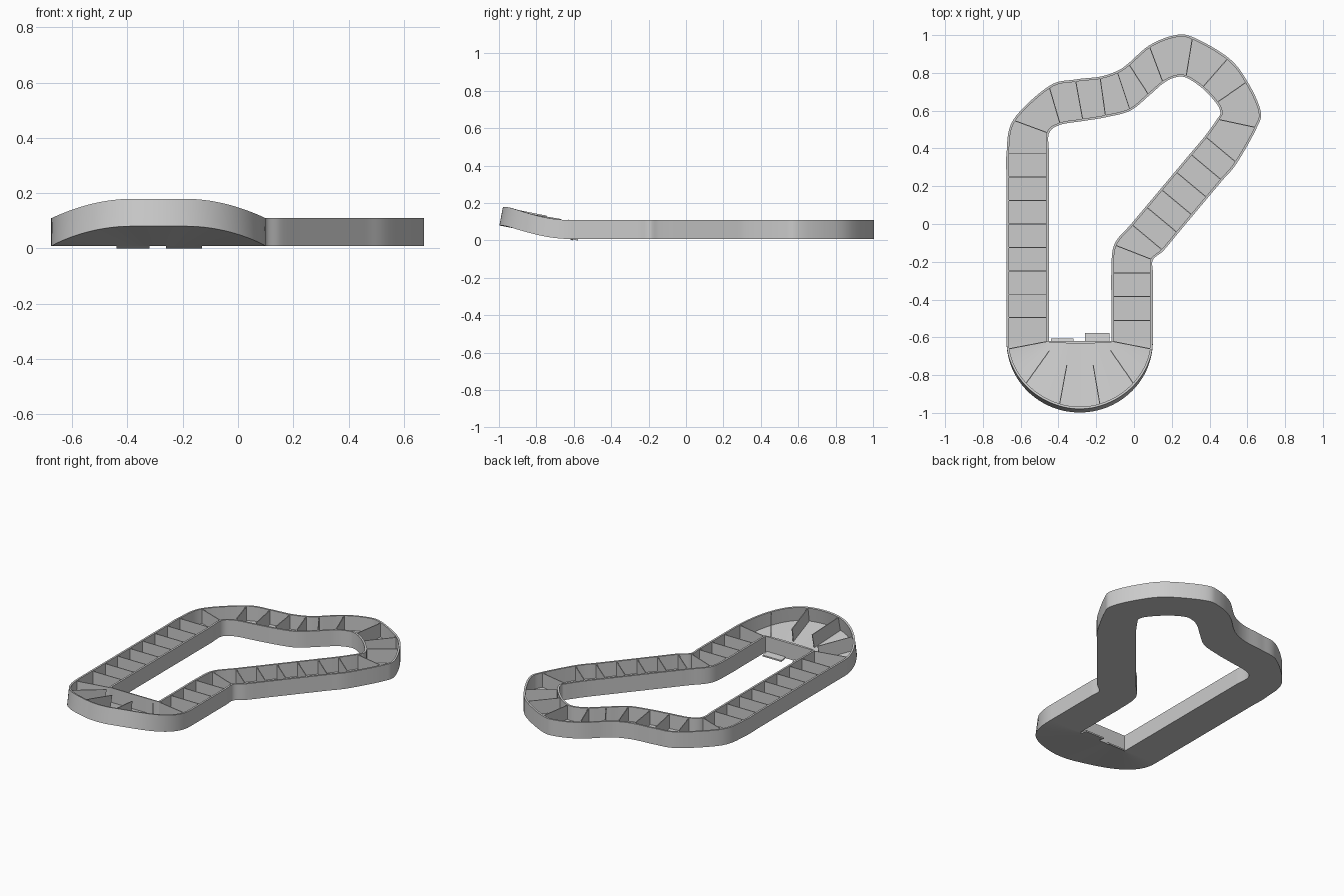
import bpy, bmesh, math
from mathutils import Vector

if "Cube" in bpy.data.objects:
    bpy.data.objects.remove(bpy.data.objects["Cube"], do_unlink=True)

BASE, HEIGHT, WALL, FLOOR, WIDTH, FIN = 0.008, 0.101, 0.012, 0.01, 0.225, 0.005
STEPS = 8

grey = bpy.data.materials.new("plain grey")
grey.use_nodes = True
grey.diffuse_color = (0.6, 0.6, 0.6, 1)
grey.node_tree.nodes["Principled BSDF"].inputs["Base Color"].default_value = (0.6, 0.6, 0.6, 1)


def make_object(name, bm):
    bmesh.ops.recalc_face_normals(bm, faces=bm.faces)
    mesh = bpy.data.meshes.new(name)
    bm.to_mesh(mesh)
    bm.free()
    mesh.materials.append(grey)
    obj = bpy.data.objects.new(name, mesh)
    bpy.context.collection.objects.link(obj)
    return obj


def station(ox, oy, ix, iy, bank=0):
    return Vector((ox, oy, BASE + bank)), Vector((ix, iy, BASE))


# Left straight, then the winding back part: outer edge and inner edge points
stations = [station(-0.675, -0.62 + 0.124 * k, -0.45, -0.62 + 0.124 * k) for k in range(9)]
winding = [
    (-0.64, 0.55, -0.45, 0.48), (-0.45, 0.73, -0.39, 0.525), (-0.31, 0.765, -0.27, 0.545),
    (-0.18, 0.78, -0.15, 0.565), (-0.09, 0.81, -0.02, 0.6), (-0.03, 0.85, 0.08, 0.68),
    (0.08, 0.945, 0.155, 0.745), (0.21, 0.998, 0.215, 0.775), (0.31, 0.99, 0.275, 0.775),
    (0.5, 0.88, 0.36, 0.72), (0.6, 0.755, 0.435, 0.64), (0.67, 0.6, 0.457, 0.59),
    (0.65, 0.51, 0.44, 0.555)]
plain = {len(stations) + 7, len(stations) + 11}   # stations without a divider
stations += [station(*w) for w in winding]

# Diagonal run and right straight
for k in range(6):
    ix, iy = 0.375 - 0.078 * k, 0.465 - 0.093 * k
    stations.append(station(ix + 0.17, iy - 0.142, ix, iy))
stations.append(station(0.1, -0.19, -0.105, -0.11))
stations += [station(0.1, y, -0.12, y) for y in (-0.26, -0.385, -0.51, -0.62)]


def spline(a, b, c, d, t):
    return 0.5 * (2 * b + (c - a) * t + (2 * a - 5 * b + 4 * c - d) * t ** 2
                  + (3 * b - a - 3 * c + d) * t ** 3)


def bend(angle):
    """Banked turn at the front, angle in degrees from the right end."""
    a = math.radians(angle)
    s = min(1, min(angle, 180 - angle) / 75)
    bank = 0.072 * s * s * (3 - 2 * s)
    return station(-0.2875 + 0.3875 * math.cos(a), -0.62 - 0.378 * math.sin(a),
                   -0.285 + 0.165 * math.cos(a), -0.62, bank)


# Closed ring of cross sections
ring = []
last = len(stations) - 1
for k in range(last):
    four = [stations[min(max(j, 0), last)] for j in (k - 1, k, k + 1, k + 2)]
    for n in range(STEPS):
        ring.append(tuple(spline(*(s[e] for s in four), n / STEPS) for e in (0, 1)))
ring.append(stations[last])
ring += [bend(4 * n) for n in range(1, 45)]


def frame(outer, inner):
    """Across direction, span and the tilted upright of a section."""
    across = outer - inner
    span = across.length
    across.normalize()
    flat = Vector((across.x, across.y, 0)).normalized()
    up = Vector((0, 0, 1)) * math.hypot(across.x, across.y) - flat * across.z
    return across, span, up


# Channel: floor with an outer and an inner wall, swept round the ring
bm = bmesh.new()
loops = []
for outer, inner in ring:
    across, span, up = frame(outer, inner)
    upright = Vector((0, 0, 1))
    section = [inner, outer, outer + up * HEIGHT, outer - across * WALL + up * HEIGHT,
               outer - across * WALL + up * FLOOR, inner + across * WALL + upright * FLOOR,
               inner + across * WALL + upright * HEIGHT, inner + upright * HEIGHT]
    loops.append([bm.verts.new(p) for p in section])
for a, b in zip(loops, loops[1:] + loops[:1]):
    for k in range(8):
        m = (k + 1) % 8
        bm.faces.new((a[k], a[m], b[m], b[k]))
channel = make_object("channel", bm)
bpy.ops.object.select_all(action='DESELECT')
channel.select_set(True)
bpy.context.view_layer.objects.active = channel
bpy.ops.object.shade_smooth_by_angle(angle=math.radians(35))


def add_fin(bm, outer, inner, start):
    """Thin upright divider from a start distance to the outer wall."""
    across, span, up = frame(outer, inner)
    side = across.cross(up) * FIN / 2
    ends = (inner + across * start, outer - across * WALL / 2)
    v = [bm.verts.new(e + up * h + side * s) for s in (-1, 1)
         for e, h in ((ends[0], FLOOR / 2), (ends[1], FLOOR / 2),
                      (ends[1], HEIGHT - 0.003), (ends[0], HEIGHT - 0.003))]
    bm.faces.new(v[:4])
    bm.faces.new(v[4:])
    for k in range(4):
        m = (k + 1) % 4
        bm.faces.new((v[k], v[m], v[m + 4], v[k + 4]))


# Dividers along the track and in the banked turn
bm = bmesh.new()
for k, (outer, inner) in enumerate(stations[1:-1], 1):
    if k not in plain:
        add_fin(bm, outer, inner, WALL / 2)
for k in range(6):
    outer, inner = bend(6.5 + 33.4 * k)
    add_fin(bm, outer, inner, max(WALL / 2, (outer - inner).length - WIDTH))
make_object("dividers", bm)

# Small floor tabs reaching into the opening behind the turn
bm = bmesh.new()
for x0, x1, depth in ((-0.44, -0.32, 0.015), (-0.26, -0.13, 0.042)):
    corners = [(x, y, z) for x in (x0, x1) for y, z in
               ((-0.625, 0.008), (-0.62 + depth, 0), (-0.62 + depth, 0.009), (-0.625, 0.017))]
    v = [bm.verts.new(c) for c in corners]
    bm.faces.new(v[:4])
    bm.faces.new(v[4:])
    for k in range(4):
        m = (k + 1) % 4
        bm.faces.new((v[k], v[m], v[m + 4], v[k + 4]))
make_object("floor_tabs", bm)
